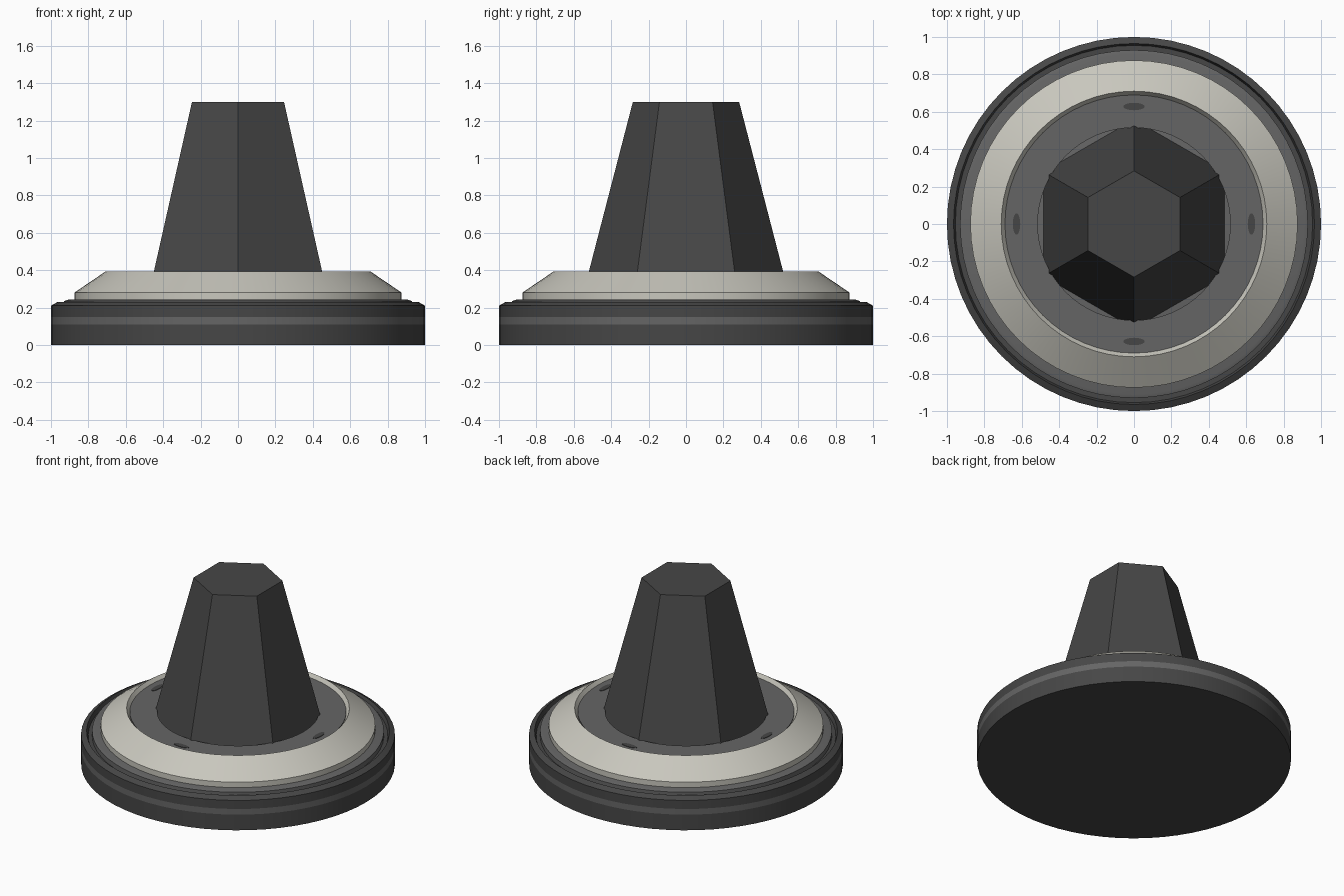
import bpy, bmesh, math

cube = bpy.data.objects.get("Cube")
if cube:
    bpy.data.objects.remove(cube, do_unlink=True)


def material(name, rgb):
    m = bpy.data.materials.new(name)
    m.use_nodes = True
    m.diffuse_color = (*rgb, 1)
    bsdf = next(n for n in m.node_tree.nodes if n.type == 'BSDF_PRINCIPLED')
    bsdf.inputs["Base Color"].default_value = (*rgb, 1)
    return m


dark = material("dark_grey", (0.062, 0.062, 0.062))
grey = material("mid_grey", (0.13, 0.13, 0.13))
beige = material("warm_white", (0.58, 0.57, 0.51))


def finish(name, bm, mats, smooth=True):
    me = bpy.data.meshes.new(name)
    bmesh.ops.recalc_face_normals(bm, faces=bm.faces)
    bm.to_mesh(me)
    bm.free()
    for m in mats:
        me.materials.append(m)
    ob = bpy.data.objects.new(name, me)
    bpy.context.collection.objects.link(ob)
    if smooth:
        bpy.ops.object.select_all(action='DESELECT')
        bpy.context.view_layer.objects.active = ob
        ob.select_set(True)
        bpy.ops.object.shade_smooth_by_angle(angle=math.radians(20))
    return ob


def lathe(name, profile, mats, closed=False, segments=64, rule=None, smooth=True):
    """Spin an (r, z) profile about z; open profiles are capped at both ends."""
    bm = bmesh.new()
    rings = []
    for r, z in profile:
        ring = []
        for i in range(segments):
            a = math.tau * i / segments + math.pi / 2
            ring.append(bm.verts.new((r * math.cos(a), r * math.sin(a), z)))
        rings.append(ring)
    pairs = list(zip(rings, rings[1:]))
    if closed:
        pairs.append((rings[-1], rings[0]))
    else:
        bm.faces.new(rings[0])
        bm.faces.new(rings[-1])
    for lo, hi in pairs:
        for i in range(segments):
            j = (i + 1) % segments
            bm.faces.new((lo[i], lo[j], hi[j], hi[i]))
    if rule:
        for f in bm.faces:
            f.material_index = rule(f.calc_center_median())
    return finish(name, bm, mats, smooth)


# Base with a chamfered lip, a groove inside it and a lighter band on its side
lathe("base",
      [(1, 0), (1, 0.11), (1, 0.15), (1, 0.21), (0.965, 0.23), (0.955, 0.2), (0.93, 0.2)],
      [dark, grey],
      rule=lambda c: int(0.11 < c.z < 0.15 and c.xy.length > 0.9))

# Stepped plate under the collar
lathe("plate", [(0.93, 0.19), (0.93, 0.235), (0.91, 0.242)], [grey])

# Sloping pale collar
lathe("collar",
      [(0.875, 0.235), (0.875, 0.28), (0.71, 0.392), (0.685, 0.355), (0.685, 0.235)],
      [beige], closed=True)

# Recessed floor with a round hole
lathe("floor_ring", [(0.69, 0.24), (0.69, 0.368), (0.515, 0.368), (0.515, 0.24)],
      [grey], closed=True)

# Tapered six-sided post rising through the hole
lathe("post", [(0.559, 0.24), (0.284, 1.3)], [dark], segments=6, smooth=False)

# Four oval marks around the floor
for k, side in enumerate(("back", "left", "front", "right")):
    mark = lathe("oval_mark_" + side, [(1, 0), (1, 0.004)], [dark], segments=20, smooth=False)
    a = math.pi / 2 - k * math.pi / 2
    mark.location = (0.628 * math.cos(a), 0.628 * math.sin(a), 0.367)
    mark.rotation_euler.z = a
    mark.scale = (0.02, 0.057, 1)
